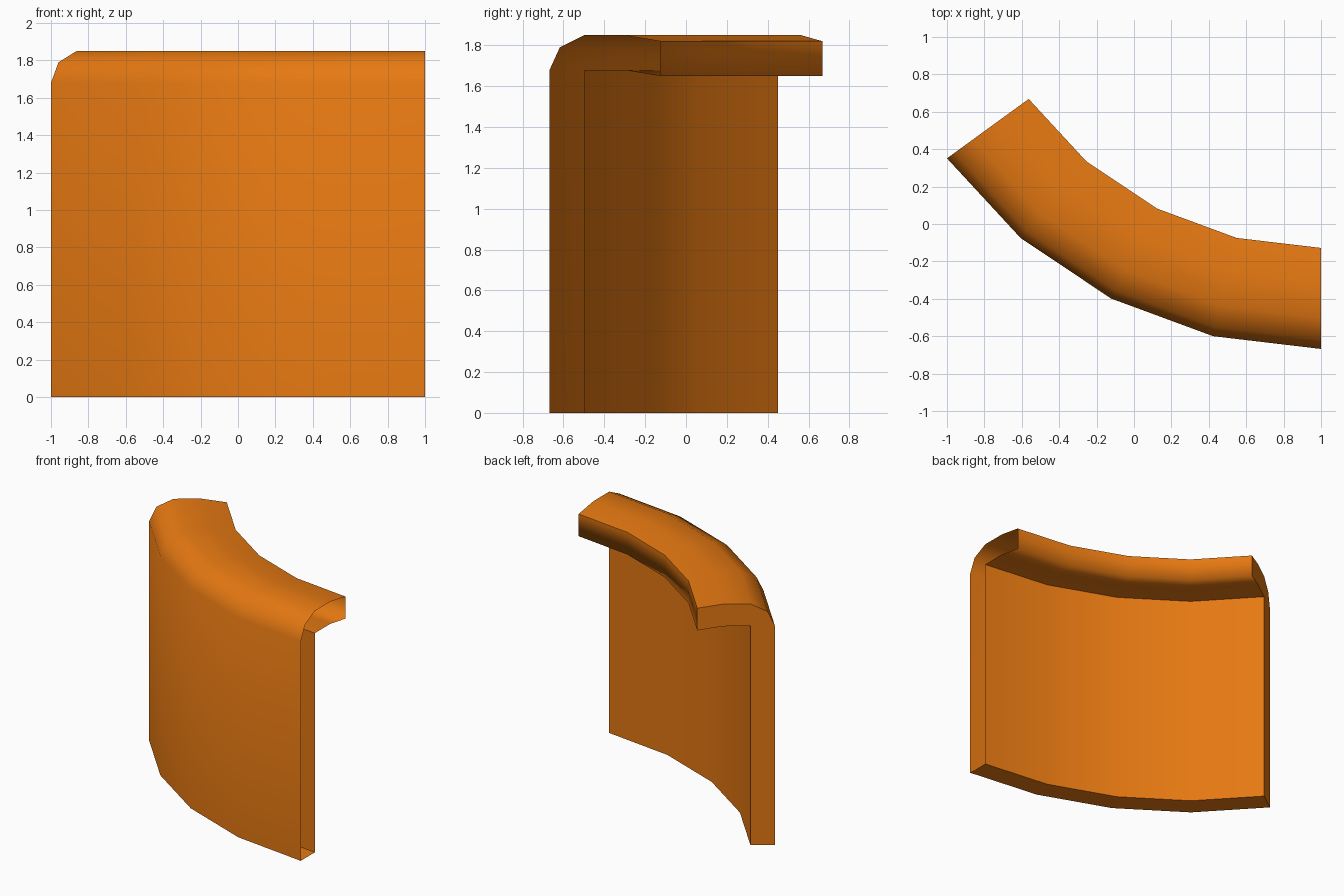
import bpy
import bmesh
from math import sin, cos, radians

cube = bpy.data.objects.get("Cube")
if cube:
    bpy.data.objects.remove(cube, do_unlink=True)

RADIUS, CENTRE_X, CENTRE_Y = 2.472, 1.0, 1.804
STEP, SEGMENTS = radians(13.5), 4
LIP_BOTTOM = 1.65

# Wall with a rounded shoulder and an overhanging lip: (inward depth, height)
PROFILE = [(0, 0), (0, 1.68), (0.05, 1.79), (0.17, 1.85), (0.36, 1.85),
           (0.54, 1.82), (0.54, LIP_BOTTOM), (0.36, 1.68), (0.17, 1.68), (0.17, 0)]

orange = bpy.data.materials.new("orange")
orange.use_nodes = True
orange.diffuse_color = (0.79, 0.19, 0.006, 1)
orange.node_tree.nodes["Principled BSDF"].inputs["Base Color"].default_value = orange.diffuse_color


def ring(bm, angle):
    """Place the profile at one station of the arc."""
    return [bm.verts.new((CENTRE_X - (RADIUS - d) * sin(angle),
                          CENTRE_Y - (RADIUS - d) * cos(angle), z))
            for d, z in PROFILE]


# Sweep the profile around the arc; the +x end stays open
bm = bmesh.new()
rings = [ring(bm, i * STEP) for i in range(SEGMENTS + 1)]
count = len(PROFILE)
for a, b in zip(rings, rings[1:]):
    for i in range(count):
        j = (i + 1) % count
        bm.faces.new((a[i], a[j], b[j], b[i]))
bm.faces.new(rings[-1])
bmesh.ops.recalc_face_normals(bm, faces=bm.faces)

# Smooth everywhere except hard corners; the lip's lower edge stays soft
for face in bm.faces:
    face.smooth = True
for edge in bm.edges:
    soft_lip = all(abs(v.co.z - LIP_BOTTOM) < 0.001 for v in edge.verts)
    edge.smooth = soft_lip or edge.calc_face_angle(0) < radians(50)

mesh = bpy.data.meshes.new("curved_wall_panel")
bm.to_mesh(mesh)
bm.free()
mesh.materials.append(orange)
panel = bpy.data.objects.new("curved_wall_panel", mesh)
bpy.context.collection.objects.link(panel)
